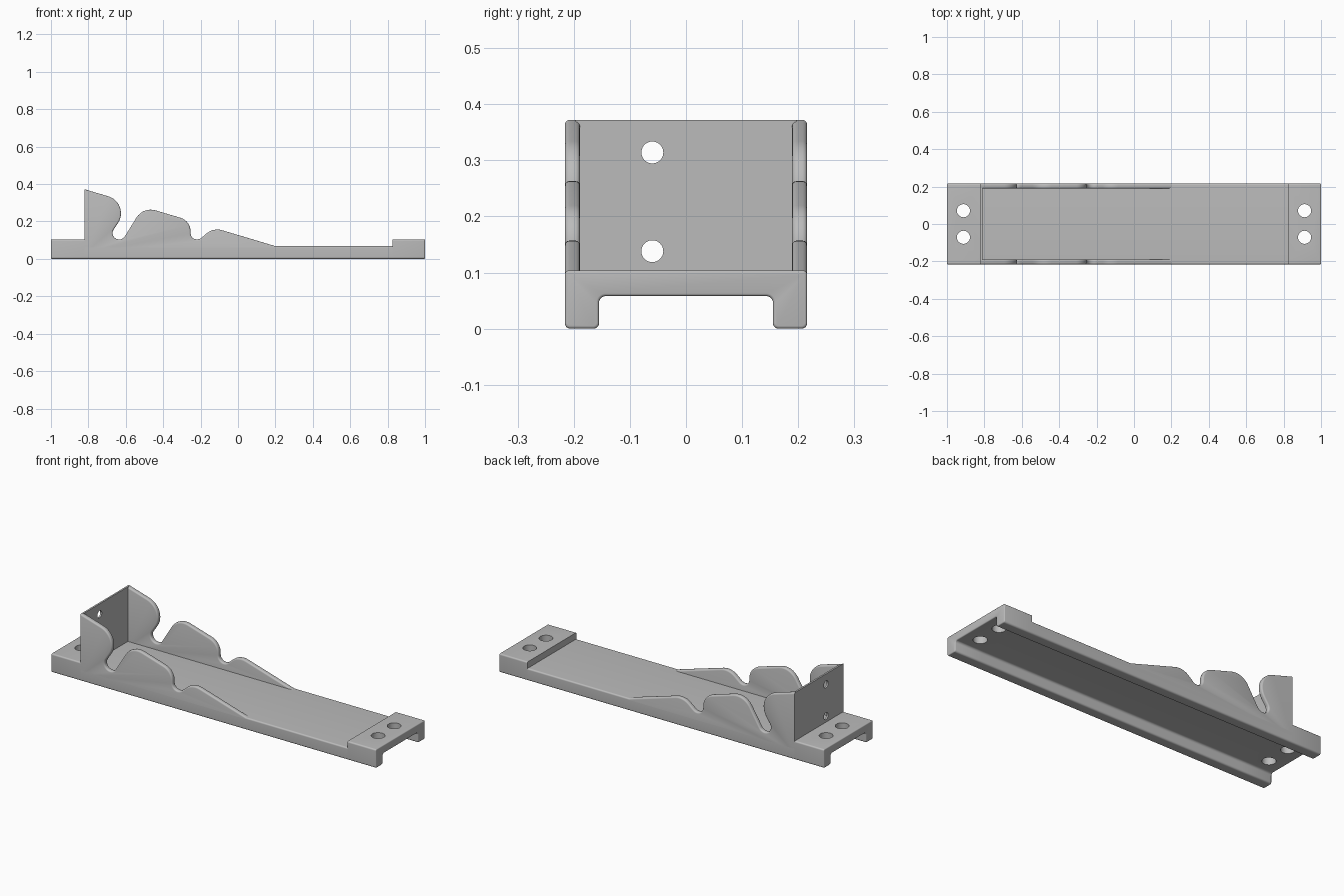
import bpy, bmesh, math
from mathutils import Vector, Matrix

cube = bpy.data.objects.get("Cube")
if cube:
    bpy.data.objects.remove(cube, do_unlink=True)

grey = bpy.data.materials.new("plain grey")
grey.use_nodes = True
grey.diffuse_color = (0.5, 0.5, 0.5, 1)
grey.node_tree.nodes["Principled BSDF"].inputs["Base Color"].default_value = (0.5, 0.5, 0.5, 1)

HALF_Y = 0.216       # half width of the whole tray
LEG_IN = 0.155       # inner face of the legs
WALL_IN = 0.189      # inner face of the side walls
CEILING, DECK, PAD = 0.058, 0.068, 0.104
BACK_X, FRONT_X = -0.82, 0.825
TOP = 0.372


def rounded(corners):
    """Outline through (a, b, radius) corners, each replaced by a tangent arc."""
    out = []
    for i, (a, b, r) in enumerate(corners):
        p = Vector((a, b))
        if not r:
            out.append(p)
            continue
        u = (Vector(corners[i - 1][:2]) - p).normalized()
        v = (Vector(corners[(i + 1) % len(corners)][:2]) - p).normalized()
        half = u.angle(v) / 2
        centre = p + (u + v).normalized() * (r / math.sin(half))
        start = p + u * (r / math.tan(half)) - centre
        end = p + v * (r / math.tan(half)) - centre
        sweep = math.atan2(start.x * end.y - start.y * end.x, start.dot(end))
        steps = max(4, round(abs(sweep) / math.radians(9)))
        for k in range(steps + 1):
            out.append(centre + Matrix.Rotation(sweep * k / steps, 2) @ start)
    return out


def finish(name, bm):
    bmesh.ops.recalc_face_normals(bm, faces=bm.faces)
    mesh = bpy.data.meshes.new(name)
    bm.to_mesh(mesh)
    bm.free()
    mesh.materials.append(grey)
    obj = bpy.data.objects.new(name, mesh)
    bpy.context.collection.objects.link(obj)
    return obj


def extrude(points, depth):
    bm = bmesh.new()
    face = bm.faces.new([bm.verts.new(p) for p in points])
    moved = bmesh.ops.extrude_face_region(bm, geom=[face])["geom"]
    bmesh.ops.translate(bm, vec=depth, verts=[v for v in moved if isinstance(v, bmesh.types.BMVert)])
    return bm


def soften(bm, width, rule):
    edges = [e for e in bm.edges if rule(*(v.co for v in e.verts))]
    bmesh.ops.bevel(bm, geom=edges, offset=width, segments=3, profile=0.5,
                    affect='EDGES', clamp_overlap=True)


def drill(obj, centres, radius, axis):
    """Cut round through holes and keep the result as plain mesh."""
    bm = bmesh.new()
    turn = Vector((0, 0, 1)).rotation_difference(Vector(axis)).to_matrix().to_4x4()
    for c in centres:
        bmesh.ops.create_cone(bm, cap_ends=True, segments=40, radius1=radius, radius2=radius,
                              depth=0.3, matrix=Matrix.Translation(c) @ turn)
    cutter = finish("hole_cutter", bm)
    cutter.hide_render = True
    mod = obj.modifiers.new("holes", 'BOOLEAN')
    mod.operation, mod.solver, mod.object = 'DIFFERENCE', 'EXACT', cutter
    graph = bpy.context.evaluated_depsgraph_get()
    mesh = bpy.data.meshes.new_from_object(obj.evaluated_get(graph))
    obj.modifiers.clear()
    obj.data = mesh
    bpy.data.objects.remove(cutter, do_unlink=True)


def channel(name, x0, x1, top, end=None):
    """Upside-down U section running along x, with one softened end."""
    right = [(LEG_IN, CEILING, 0.012), (LEG_IN, 0, 0.01), (HALF_Y, 0, 0.01), (HALF_Y, top, 0.008)]
    left = [(-y, z, r) for y, z, r in reversed(right)]
    bm = extrude([(x0, p.x, p.y) for p in rounded(right + left)], (x1 - x0, 0, 0))
    if end is not None:
        soften(bm, 0.005, lambda a, b: abs(a.x - end) < 1e-5 and abs(b.x - end) < 1e-5)
    return finish(name, bm)


# Long base and the raised, drilled pad at each end
parts = [channel("base_channel", BACK_X, FRONT_X, DECK)]
for name, inner, outer in (("rear_pad", BACK_X, -1), ("front_pad", FRONT_X, 1)):
    pad = channel(name, min(inner, outer), max(inner, outer), PAD, outer)
    x = math.copysign(0.912, outer)
    drill(pad, [Vector((x, y, 0.08)) for y in (-0.071, 0.071)], 0.035, (0, 0, 1))
    parts.append(pad)

# Side walls with the scalloped top: lobe, notch, hill, notch, ramp
scallops = rounded([
    (BACK_X, 0.03, 0), (BACK_X, TOP, 0),
    (-0.571, 0.298, 0.094),
    (-0.70, PAD, 0.034), (-0.615, PAD, 0.034),
    (-0.507, 0.279, 0.09), (-0.255, 0.204, 0.075),
    (-0.253, PAD, 0.033), (-0.206, PAD, 0.033),
    (-0.131, 0.167, 0.09),
    (0.2, DECK, 0), (0.2, 0.03, 0)])


def on_top_rim(a, b):
    upright = abs(a.x - b.x) < 1e-5 and a.x < BACK_X + 0.001
    return abs(a.y - b.y) < 1e-5 and not upright and min(a.z, b.z) > DECK - 0.001


for name, side in (("left_wall", 1), ("right_wall", -1)):
    bm = extrude([(p.x, side * WALL_IN, p.y) for p in scallops], (0, side * (HALF_Y - WALL_IN), 0))
    soften(bm, 0.008, on_top_rim)
    parts.append(finish(name, bm))

# Thin upright plate closing the tall end, with two screw holes
edge = WALL_IN + 0.008
plate = finish("end_plate", extrude(
    [(BACK_X, -edge, 0.062), (BACK_X, edge, 0.062), (BACK_X, edge, TOP), (BACK_X, -edge, TOP)],
    (0.01, 0, 0)))
drill(plate, [Vector((BACK_X, -0.06, z)) for z in (0.138, 0.314)], 0.0195, (1, 0, 0))
parts.append(plate)

# Smooth the rounded edges, keep the rest crisp
bpy.ops.object.select_all(action='DESELECT')
for part in parts:
    part.select_set(True)
bpy.context.view_layer.objects.active = parts[0]
bpy.ops.object.shade_smooth_by_angle(angle=math.radians(35))
